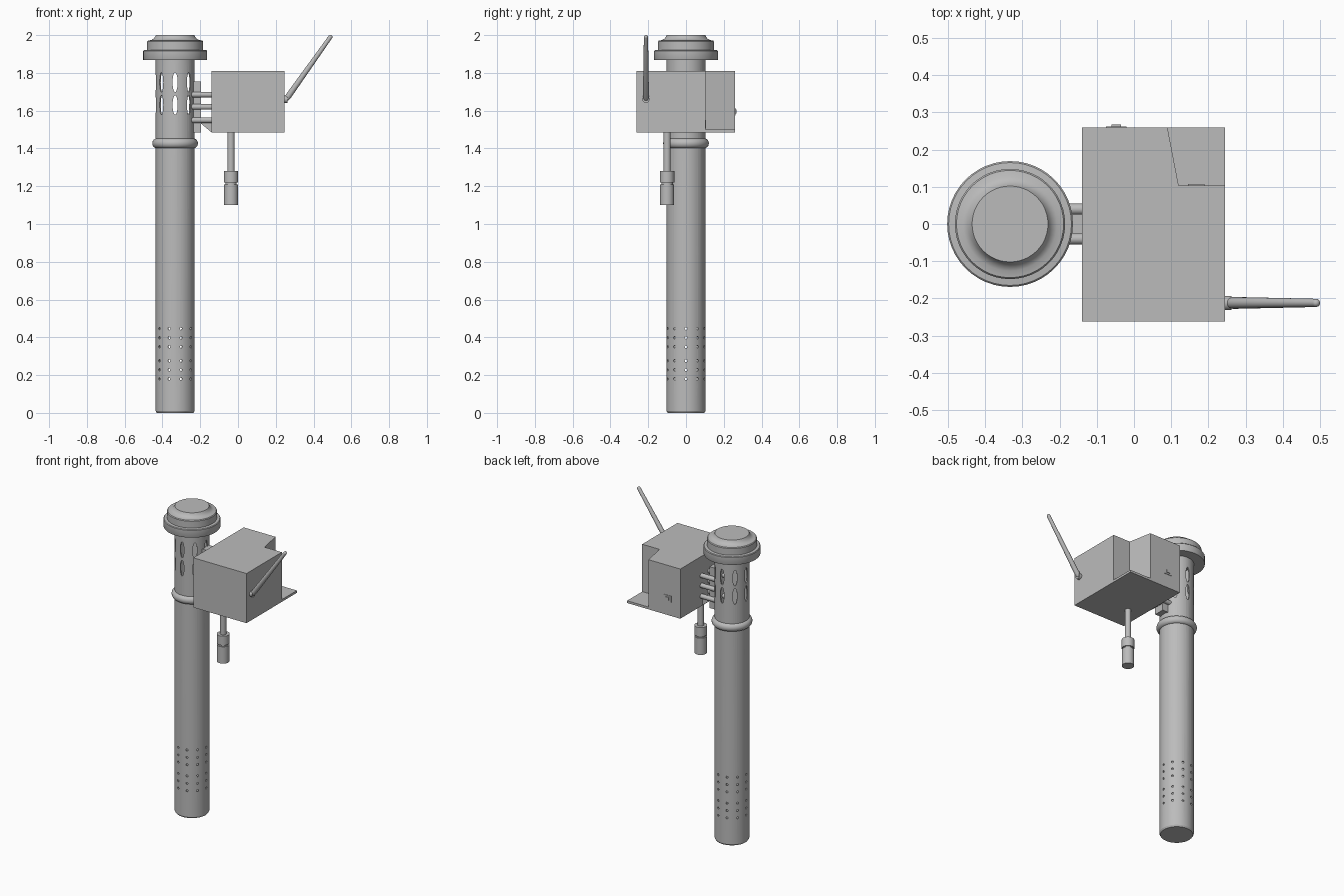
import bpy, bmesh, math
from mathutils import Matrix, Vector

cube = bpy.data.objects.get("Cube")
if cube:
    bpy.data.objects.remove(cube, do_unlink=True)

GREY = (0.5, 0.5, 0.5, 1)
grey = bpy.data.materials.new("light grey")
grey.use_nodes = True
grey.diffuse_color = GREY
grey.node_tree.nodes["Principled BSDF"].inputs["Base Color"].default_value = GREY

TUBE_X = -0.333
TUBE_R = 0.103


def finish(name, bm, smooth=False):
    bmesh.ops.recalc_face_normals(bm, faces=bm.faces)
    mesh = bpy.data.meshes.new(name)
    bm.to_mesh(mesh)
    bm.free()
    mesh.materials.append(grey)
    ob = bpy.data.objects.new(name, mesh)
    bpy.context.collection.objects.link(ob)
    if smooth:
        shade(ob)
    return ob


def activate(ob):
    bpy.ops.object.select_all(action='DESELECT')
    ob.select_set(True)
    bpy.context.view_layer.objects.active = ob


def shade(ob):
    activate(ob)
    bpy.ops.object.shade_smooth_by_angle()


def lathe(name, profile, matrix, steps=48, smooth=True):
    """Spin (radius, height) points about the z axis, then place the result."""
    bm = bmesh.new()
    vs = [bm.verts.new((r, 0, z)) for r, z in profile]
    es = [bm.edges.new(pair) for pair in zip(vs, vs[1:])]
    bmesh.ops.spin(bm, geom=vs + es, cent=(0, 0, 0), axis=(0, 0, 1),
                   angle=math.tau, steps=steps, use_merge=True)
    bmesh.ops.remove_doubles(bm, verts=bm.verts, dist=1e-5)
    bm.transform(matrix)
    return finish(name, bm, smooth)


def prism(name, outline, low, high, axis='Z'):
    """Extrude an outline upward, or an (x, z) outline along y."""
    bm = bmesh.new()
    place = (lambda a, b, c: (a, b, c)) if axis == 'Z' else (lambda a, b, c: (a, c, b))
    face = bm.faces.new([bm.verts.new(place(a, b, low)) for a, b in outline])
    up = bmesh.ops.extrude_face_region(bm, geom=[face])
    moved = [v for v in up["geom"] if isinstance(v, bmesh.types.BMVert)]
    bmesh.ops.translate(bm, verts=moved, vec=place(0, 0, high - low))
    return finish(name, bm)


def block(name, x, y, z):
    return prism(name, [(x[0], y[0]), (x[1], y[0]), (x[1], y[1]), (x[0], y[1])], *z)


def rod(name, start, end, radius, steps=20):
    start, end = Vector(start), Vector(end)
    turn = (end - start).to_track_quat('Z', 'Y').to_matrix().to_4x4()
    length = (end - start).length
    return lathe(name, [(0, 0), (radius, 0), (radius, length), (0, length)],
                 Matrix.Translation(start) @ turn, steps)


def cut(ob, cutter):
    mod = ob.modifiers.new("cut", 'BOOLEAN')
    mod.operation = 'DIFFERENCE'
    mod.solver = 'EXACT'
    mod.object = cutter
    activate(ob)
    bpy.ops.object.modifier_apply(modifier=mod.name)
    bpy.data.objects.remove(cutter, do_unlink=True)


on_tube = Matrix.Translation((TUBE_X, 0, 0))

# Hollow tube, closed at the foot
tube = lathe("tube", [(0, 0), (0.097, 0), (TUBE_R, 0.01), (TUBE_R, 1.88),
                      (0.095, 1.88), (0.095, 0.012), (0, 0.012)], on_tube, smooth=False)

# Oval vents near the top and small drain holes near the foot
holes = bmesh.new()


def ring_of_holes(count, z, width, height, segments):
    for i in range(count):
        m = (on_tube @ Matrix.Rotation(math.tau * i / count, 4, 'Z')
             @ Matrix.Translation((0.1, 0, z)) @ Matrix.Rotation(math.pi / 2, 4, 'Y')
             @ Matrix.Diagonal((height / 2, width / 2, 0.07, 1)))
        bmesh.ops.create_cone(holes, cap_ends=True, segments=segments,
                              radius1=1, radius2=1, depth=1, matrix=m)


for z in (1.63, 1.75):
    ring_of_holes(8, z, 0.027, 0.104, 20)
for base in (0.18, 0.35):
    for row in range(3):
        ring_of_holes(10, base + 0.048 * row, 0.014, 0.014, 10)
cut(tube, finish("hole_cutter", holes))
shade(tube)

# Rounded collar below the vents
collar = [(0.097 + 0.024 * math.sin(a), 1.427 - 0.026 * math.cos(a))
          for a in [math.pi * i / 12 for i in range(13)]]
lathe("collar", collar, on_tube)

# Stepped cap
lathe("cap", [(0, 1.868), (0.168, 1.868), (0.169, 1.87), (0.169, 1.916), (0.165, 1.92),
              (0.148, 1.922), (0.148, 1.966), (0.144, 1.971), (0.126, 1.974),
              (0.115, 1.98), (0.107, 1.99), (0.102, 2.0), (0, 2.0)], on_tube)

# Instrument box with a stepped corner that leaves a thin shelf
box = block("instrument_box", (-0.14, 0.245), (-0.262, 0.259), (1.485, 1.81))
cut(box, prism("corner_cutter", [(0.12, 0.103), (0.3, 0.103), (0.3, 0.3), (0.082, 0.3)],
               1.5, 1.9))

# Port in the stepped corner and switch on the back
block("corner_port", (0.145, 0.19), (0.1, 0.107), (1.505, 1.55))
block("switch_plate", (-0.075, -0.02), (0.255, 0.262), (1.575, 1.615))
block("switch", (-0.06, -0.035), (0.255, 0.267), (1.585, 1.605))

# Mounting rail, gusset and three pairs of rods
block("mounting_rail", (-0.24, -0.195), (-0.035, 0.035), (1.485, 1.755))
prism("rail_gusset", [(-0.2, 1.535), (-0.14, 1.485), (-0.14, 1.535)], -0.03, 0.03, 'Y')
for z in (1.685, 1.62, 1.55):
    for side in (-1, 1):
        rod("mounting_rod", (-0.26, 0.04 * side, z), (-0.135, 0.04 * side, z), 0.015)

# Hanging probe
lathe("probe", [(0, 1.1), (0.037, 1.1), (0.037, 1.21), (0.03, 1.21), (0.03, 1.22),
                (0.038, 1.22), (0.038, 1.28), (0.019, 1.28), (0.019, 1.49), (0, 1.49)],
      Matrix.Translation((-0.037, -0.1, 0)), 32)

# Tapered antenna with a rounded tip on a short pivot
rod("antenna_pivot", (0.24, -0.212, 1.66), (0.262, -0.212, 1.66), 0.019)
foot, tip = Vector((0.255, -0.212, 1.66)), Vector((0.489, -0.212, 1.99))
reach = (tip - foot).length
dome = [(0.011 * math.cos(a), reach + 0.011 * math.sin(a))
        for a in [math.pi / 2 * i / 5 for i in range(5)]]
lathe("antenna", [(0, 0), (0.012, 0), (0.016, 0.02)] + dome + [(0, reach + 0.011)],
      Matrix.Translation(foot) @ (tip - foot).to_track_quat('Z', 'Y').to_matrix().to_4x4(), 20)
